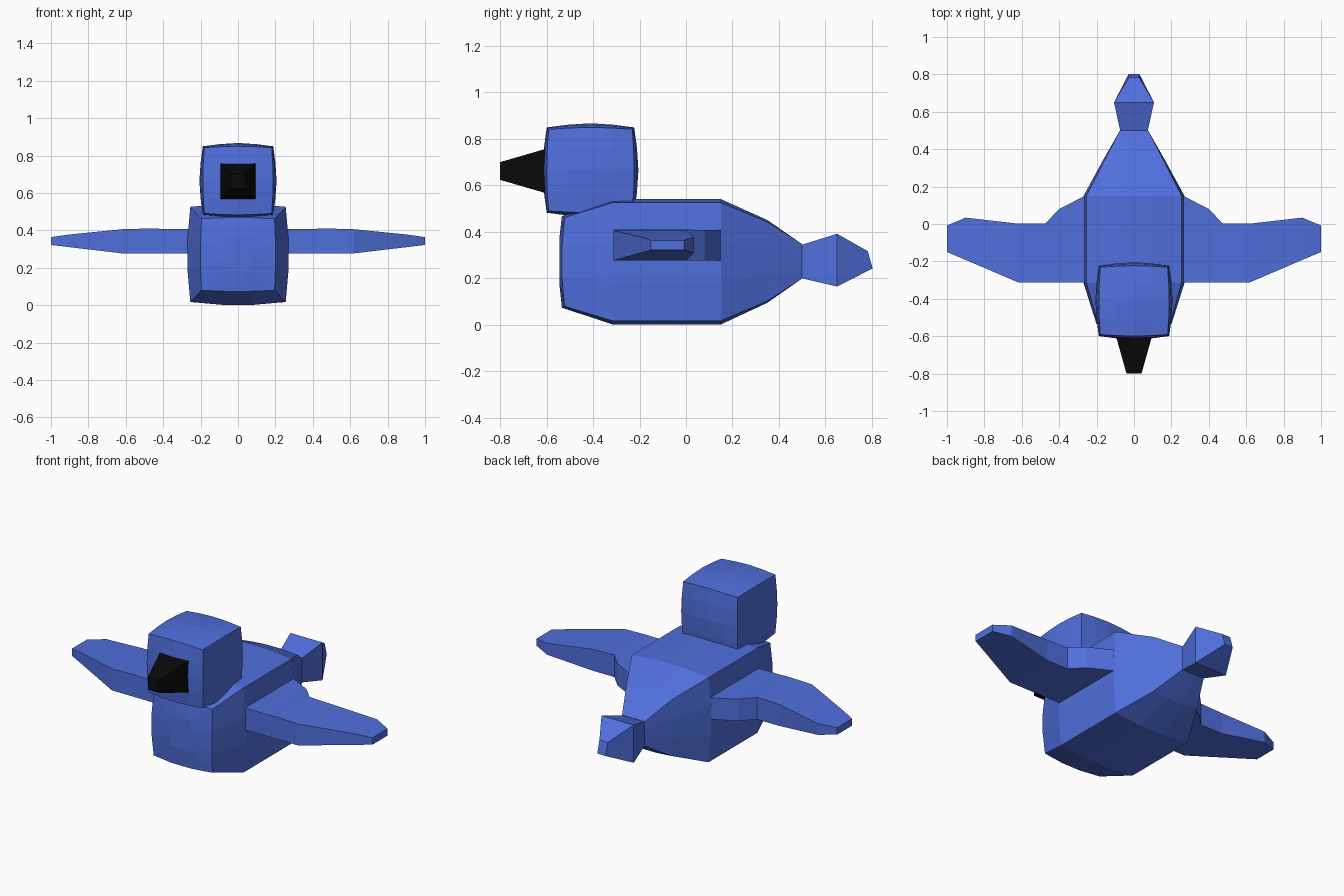
import bpy, bmesh
from mathutils import Vector

if "Cube" in bpy.data.objects:
    bpy.data.objects.remove(bpy.data.objects["Cube"])


def material(name, rgb):
    m = bpy.data.materials.new(name)
    m.diffuse_color = (*rgb, 1)
    m.use_nodes = True
    m.node_tree.nodes["Principled BSDF"].inputs["Base Color"].default_value = m.diffuse_color
    return m


BLUE = material("feather blue", (0.08, 0.16, 0.72))
BLACK = material("beak black", (0.003, 0.003, 0.003))


def finish(name, bm, mat):
    bmesh.ops.recalc_face_normals(bm, faces=bm.faces[:])
    me = bpy.data.meshes.new(name)
    bm.to_mesh(me)
    bm.free()
    me.materials.append(mat)
    ob = bpy.data.objects.new(name, me)
    bpy.context.collection.objects.link(ob)
    return ob


def loft(name, rings, mat):
    """Skin a list of equal-length point rings and close both ends."""
    bm = bmesh.new()
    loops = [[bm.verts.new(p) for p in r] for r in rings]
    n = len(loops[0])
    for a, b in zip(loops, loops[1:]):
        for i in range(n):
            j = (i + 1) % n
            bm.faces.new((a[i], a[j], b[j], b[i]))
    bm.faces.new(loops[0])
    bm.faces.new(loops[-1])
    return finish(name, bm, mat)


def bulged_ring(y, hw, z0, z1, bulge=0.0, dy=0.0):
    """Rectangle with three segments per side, whose side middles swell outward."""
    zc, hz = (z0 + z1) / 2, (z1 - z0) / 2
    corners = [(-1, -1), (1, -1), (1, 1), (-1, 1)]
    pts = []
    for k in range(4):
        (ax, az), (bx, bz) = corners[k], corners[(k + 1) % 4]
        nx, nz = (ax + bx) / 2, (az + bz) / 2
        for s in range(3):
            t, mid = s / 3, s > 0
            pts.append(((ax + (bx - ax) * t) * hw + nx * bulge * mid,
                        y + dy * mid,
                        zc + (az + (bz - az) * t) * hz + nz * bulge * mid))
    return pts


def rect_y(y, hw, z0, z1, y_top=None):
    yt = y if y_top is None else y_top
    return [(-hw, y, z0), (hw, y, z0), (hw, yt, z1), (-hw, yt, z1)]


# Body: swollen box tapering to the tail root
loft("body", [
    bulged_ring(-0.545, 0.07, 0.18, 0.37),
    bulged_ring(-0.522, 0.195, 0.08, 0.462, 0.006, -0.012),
    bulged_ring(-0.315, 0.255, 0.017, 0.526, 0.015),
    bulged_ring(0.15, 0.255, 0.017, 0.526, 0.015),
    bulged_ring(0.35, 0.153, 0.103, 0.443, 0.008),
    bulged_ring(0.50, 0.075, 0.20, 0.347),
], BLUE)

# Tail: flares out, then narrows to a slanted tip
loft("tail", [
    rect_y(0.49, 0.074, 0.20, 0.345),
    rect_y(0.50, 0.074, 0.20, 0.345),
    rect_y(0.65, 0.107, 0.165, 0.392),
    rect_y(0.803, 0.028, 0.243, 0.317, 0.782),
], BLUE)

# Head: subdivided cube swollen a little toward a sphere
bm = bmesh.new()
bmesh.ops.create_cube(bm, size=0.36)
bmesh.ops.subdivide_edges(bm, edges=bm.edges[:], cuts=3, use_grid_fill=True)
for v in bm.verts:
    p = v.co.lerp(v.co.normalized() * 0.312, 0.2)
    v.co = Vector((p.x, p.y - 0.411, p.z * 0.975 + 0.666))
finish("head", bm, BLUE)

# Beak: tapered block
loft("beak", [
    rect_y(-0.58, 0.102, 0.56, 0.764),
    rect_y(-0.80, 0.04, 0.624, 0.70),
], BLACK)

# Wings: sections across the span, mirrored to the other side
spans = [  # x, rear y, front y, bottom z, top z
    (0.20, 0.15, -0.312, 0.277, 0.408),
    (0.265, 0.15, -0.312, 0.277, 0.408),
    (0.40, 0.08, -0.312, 0.277, 0.408),
    (0.475, 0.002, -0.312, 0.277, 0.41),
    (0.62, 0.002, -0.312, 0.277, 0.406),
    (0.90, 0.034, -0.192, 0.31, 0.378),
    (1.00, -0.008, -0.15, 0.322, 0.364),
]
wings = loft("wings", [
    [(x, f, z0), (x, r, z0), (x, r, z1), (x, f, z1)]
    for x, r, f, z0, z1 in spans
], BLUE)
wings.modifiers.new("mirror", 'MIRROR').use_axis = (True, False, False)
